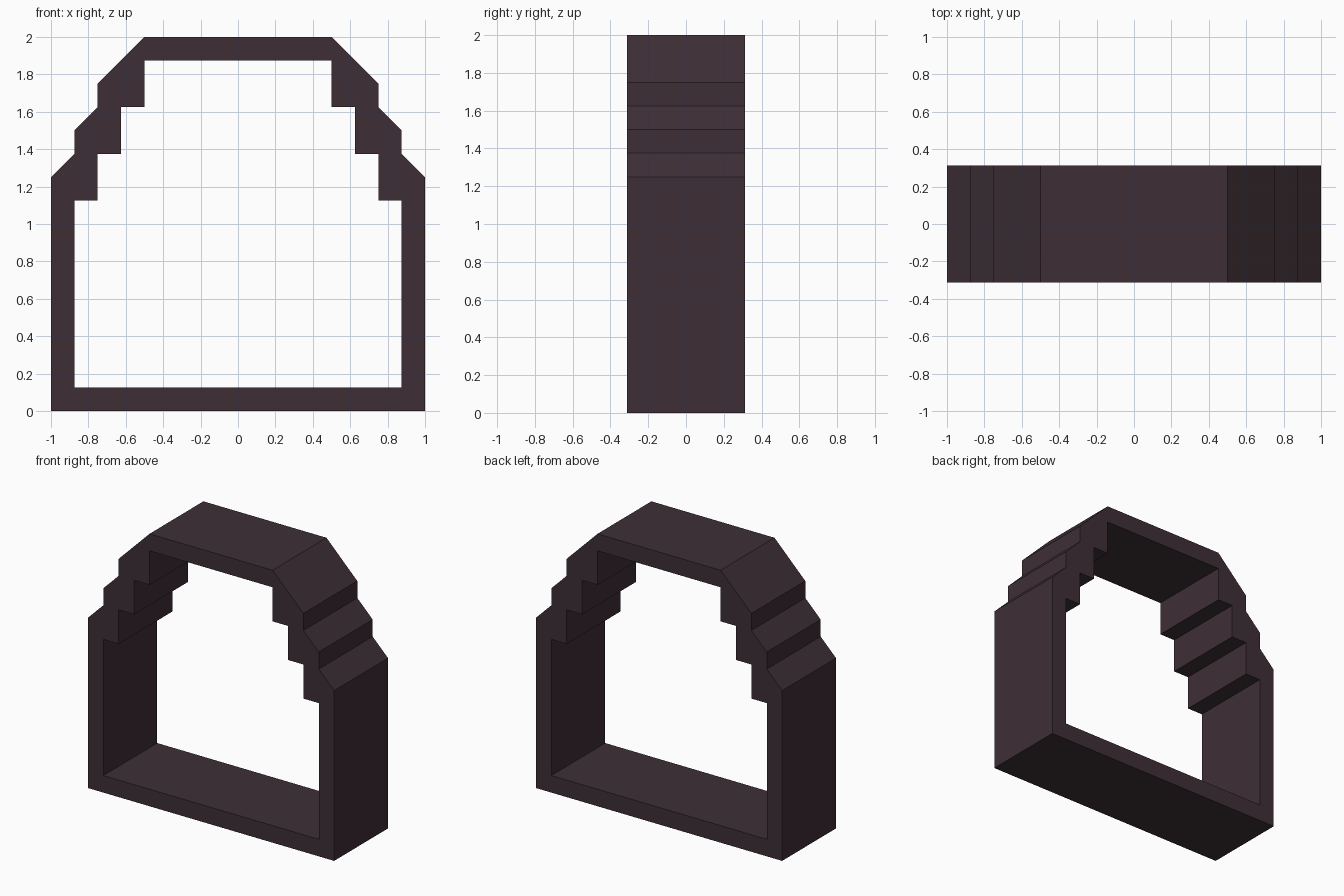
import bpy
import bmesh

if "Cube" in bpy.data.objects:
    bpy.data.objects.remove(bpy.data.objects["Cube"])

DEPTH = 0.3125  # half thickness in y

# Right half of the frame profile (x, z), counter-clockwise seen from the front
outer = [(0, 0), (1, 0), (1, 1.25), (0.875, 1.375), (0.875, 1.5),
         (0.75, 1.625), (0.75, 1.75), (0.5, 2), (0, 2)]
inner = [(0, 1.875), (0.5, 1.875), (0.5, 1.625), (0.625, 1.625),
         (0.625, 1.375), (0.75, 1.375), (0.75, 1.125), (0.875, 1.125),
         (0.875, 0.125), (0, 0.125)]
profile = outer + inner

# Extrude the half profile, left open at the mirror plane
bm = bmesh.new()
front = [bm.verts.new((x, -DEPTH, z)) for x, z in profile]
back = [bm.verts.new((x, DEPTH, z)) for x, z in profile]
bm.faces.new(front)
bm.faces.new(back[::-1])
for a in range(len(profile)):
    b = (a + 1) % len(profile)
    if profile[a][0] == 0 and profile[b][0] == 0:
        continue
    bm.faces.new((front[b], front[a], back[a], back[b]))

mesh = bpy.data.meshes.new("arched_frame")
bm.to_mesh(mesh)
bm.free()
frame = bpy.data.objects.new("arched_frame", mesh)
bpy.context.collection.objects.link(frame)

# Mirror to the left half
mirror = frame.modifiers.new("Mirror", 'MIRROR')
mirror.use_axis = (True, False, False)
mirror.use_clip = True

# Single dark plum brown colour
mat = bpy.data.materials.new("dark plum brown")
mat.diffuse_color = (0.048, 0.028, 0.037, 1)
mat.use_nodes = True
mat.node_tree.nodes["Principled BSDF"].inputs["Base Color"].default_value = mat.diffuse_color
mesh.materials.append(mat)
